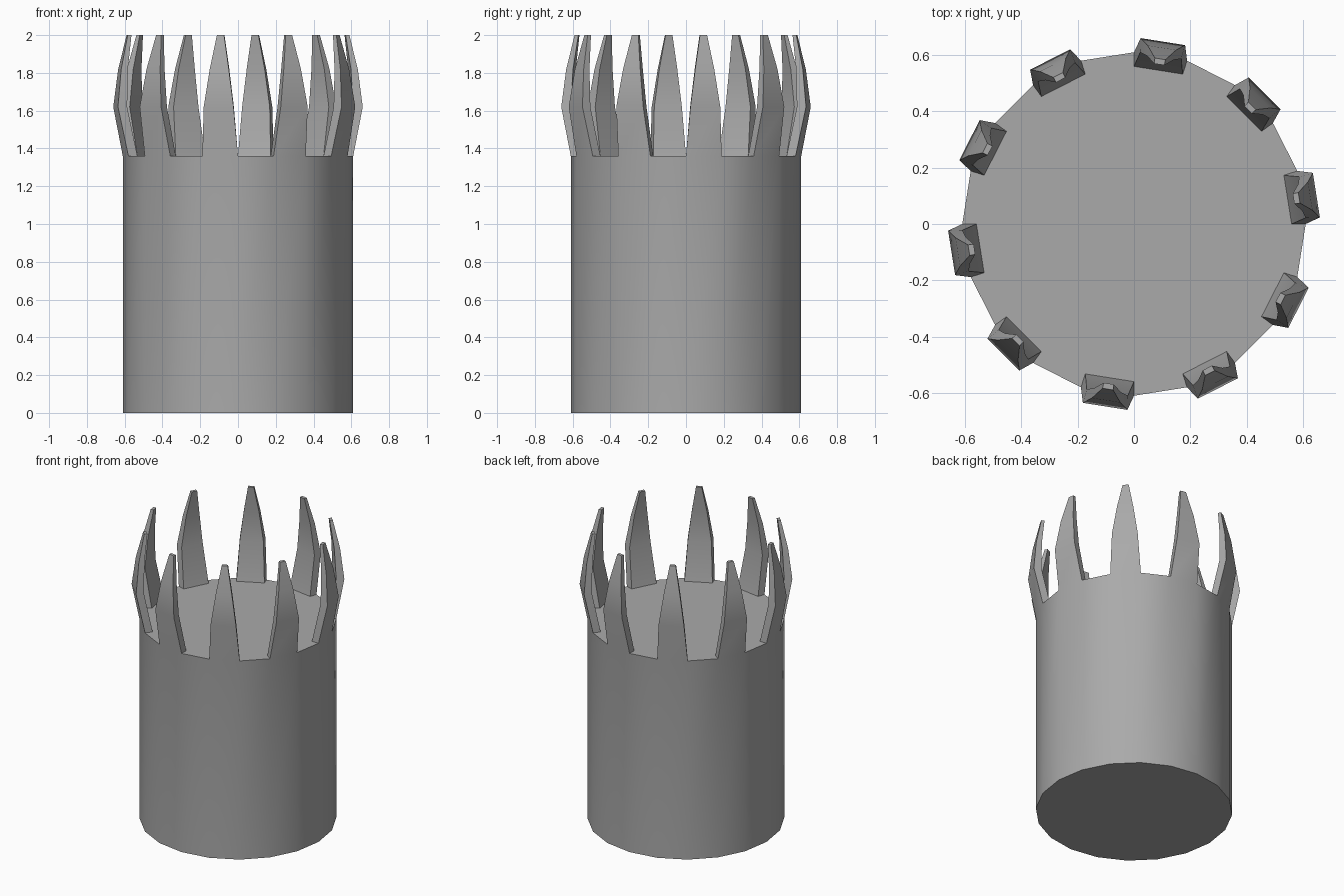
import bpy
import bmesh
import math
from mathutils import Matrix, Vector

if "Cube" in bpy.data.objects:
    bpy.data.objects.remove(bpy.data.objects["Cube"], do_unlink=True)

SIDES = 20
STEP = 2 * math.pi / SIDES
RADIUS = 0.61
RIM = 1.36

# Tooth rings above the rim: height, outer radius, inner radius, half width
TOOTH_RINGS = [
    (1.62, 0.656, 0.606, 0.08),
    (1.82, 0.634, 0.598, 0.051),
    (2.0, 0.594, 0.574, 0.019),
]


def flat_material(name, colour):
    mat = bpy.data.materials.new(name)
    mat.use_nodes = True
    mat.diffuse_color = colour
    mat.node_tree.nodes["Principled BSDF"].inputs["Base Color"].default_value = colour
    return mat


def polar(bm, radius, angle, z):
    return bm.verts.new((radius * math.cos(angle), radius * math.sin(angle), z))


def bridge(bm, low, high):
    n = len(low)
    for i in range(n):
        j = (i + 1) % n
        bm.faces.new((low[i], low[j], high[j], high[i]))


bm = bmesh.new()

# Column wall and base
bottom = [polar(bm, RADIUS, i * STEP, 0) for i in range(SIDES)]
rim = [polar(bm, RADIUS, i * STEP, RIM) for i in range(SIDES)]
bridge(bm, bottom, rim)
bm.faces.new(bottom[::-1])

# Curved teeth rising from every second wall panel
cap = []
for i in range(0, SIDES, 2):
    a, b = rim[i], rim[i + 1]
    inner_a = polar(bm, RADIUS - 0.05, i * STEP, RIM)
    inner_b = polar(bm, RADIUS - 0.05, (i + 1) * STEP, RIM)
    cap += [a, inner_a, inner_b, b]
    turn = Matrix.Rotation((i + 0.5) * STEP, 3, 'Z')
    ring = [a, b, inner_b, inner_a]
    for z, outer, inner, half in TOOTH_RINGS:
        inner_half = half * inner / outer
        corners = [(outer, -half), (outer, half), (inner, inner_half), (inner, -inner_half)]
        upper = [bm.verts.new(turn @ Vector((x, y, z))) for x, y in corners]
        bridge(bm, ring, upper)
        ring = upper
    bm.faces.new(ring)

# Flat top between the teeth
bm.faces.new(cap)
bmesh.ops.recalc_face_normals(bm, faces=bm.faces)

mesh = bpy.data.meshes.new("toothed_column")
bm.to_mesh(mesh)
bm.free()
mesh.materials.append(flat_material("grey", (0.4, 0.4, 0.4, 1)))
column = bpy.data.objects.new("toothed_column", mesh)
bpy.context.collection.objects.link(column)

# Smooth wall with crisp corners
bpy.ops.object.select_all(action='DESELECT')
column.select_set(True)
bpy.context.view_layer.objects.active = column
bpy.ops.object.shade_smooth_by_angle(angle=math.radians(30))
